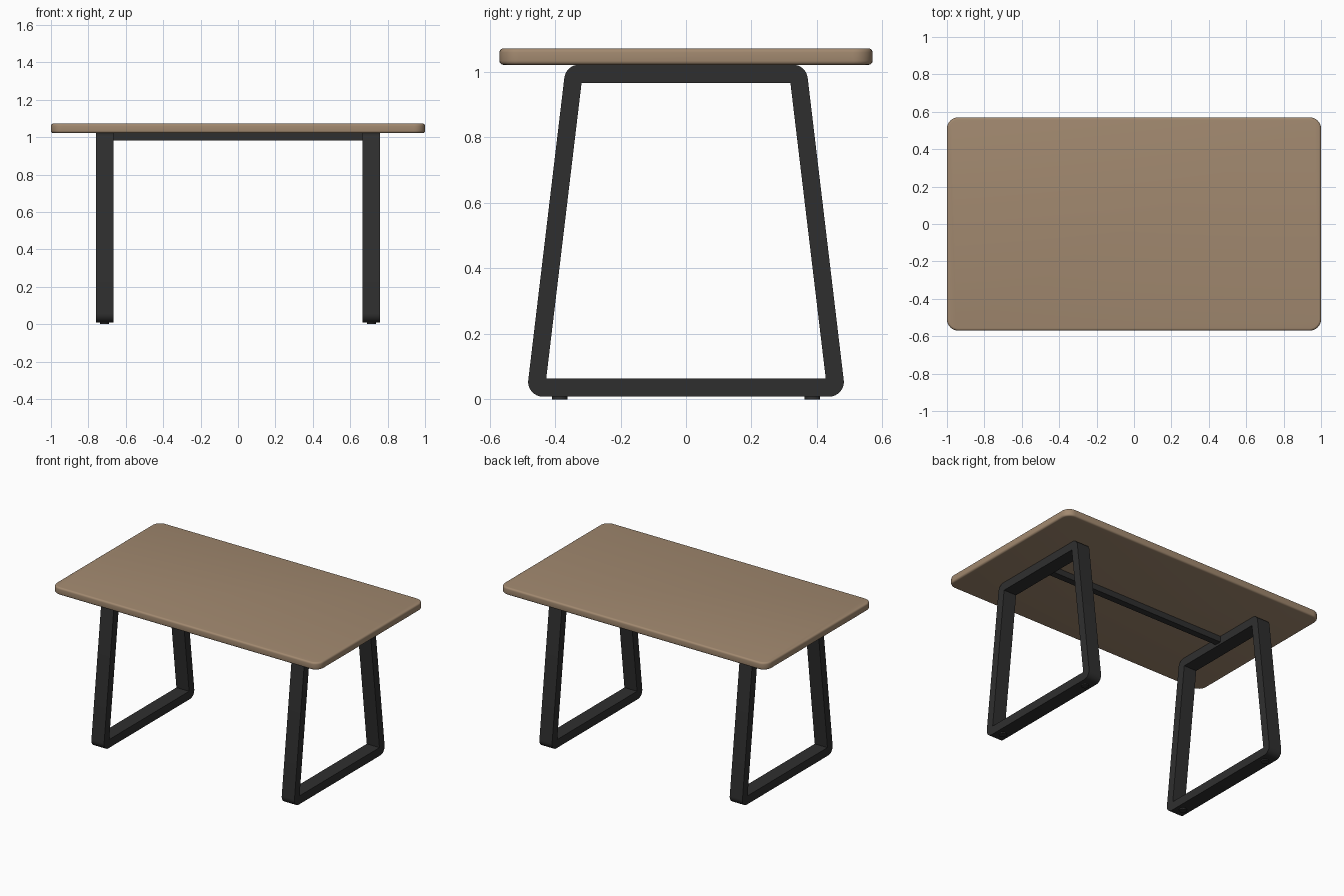
import bpy, bmesh, math
from mathutils import Vector

if "Cube" in bpy.data.objects:
    bpy.data.objects.remove(bpy.data.objects["Cube"])


def material(name, color):
    m = bpy.data.materials.new(name)
    m.diffuse_color = (*color, 1)
    m.use_nodes = True
    m.node_tree.nodes["Principled BSDF"].inputs["Base Color"].default_value = m.diffuse_color
    return m


wood = material("tan wood", (0.36, 0.25, 0.16))
metal = material("black metal", (0.028, 0.028, 0.028))


def rounded(corners, r, steps=8):
    """Round every corner of a convex 2D outline with radius r."""
    pts = []
    n = len(corners)
    for i in range(n):
        c = Vector(corners[i])
        a = (Vector(corners[i - 1]) - c).normalized()
        b = (Vector(corners[(i + 1) % n]) - c).normalized()
        half = a.angle(b) / 2
        center = c + (a + b).normalized() * (r / math.sin(half))
        start = c + a * (r / math.tan(half)) - center
        end = c + b * (r / math.tan(half)) - center
        sweep = math.pi - 2 * half
        for k in range(steps + 1):
            t = k / steps
            pts.append(center + (start * math.sin((1 - t) * sweep)
                                 + end * math.sin(t * sweep)) / math.sin(sweep))
    return pts


def finish(name, bm, mat):
    bmesh.ops.recalc_face_normals(bm, faces=bm.faces)
    me = bpy.data.meshes.new(name)
    bm.to_mesh(me)
    bm.free()
    me.materials.append(mat)
    ob = bpy.data.objects.new(name, me)
    bpy.context.collection.objects.link(ob)
    bpy.ops.object.select_all(action='DESELECT')
    ob.select_set(True)
    bpy.context.view_layer.objects.active = ob
    bpy.ops.object.shade_smooth_by_angle(angle=math.radians(35))
    return ob


def box(name, center, size, mat):
    bm = bmesh.new()
    bmesh.ops.create_cube(bm, size=1)
    bmesh.ops.scale(bm, vec=size, verts=bm.verts)
    bmesh.ops.translate(bm, vec=center, verts=bm.verts)
    return finish(name, bm, mat)


# Table top: rounded rectangle with softened rims
bm = bmesh.new()
outline = rounded([(-1, -0.57), (1, -0.57), (1, 0.57), (-1, 0.57)], 0.06)
face = bm.faces.new([bm.verts.new((p.x, p.y, 1.022)) for p in outline])
ext = bmesh.ops.extrude_face_region(bm, geom=[face])
bmesh.ops.translate(bm, vec=(0, 0, 0.05),
                    verts=[v for v in ext["geom"] if isinstance(v, bmesh.types.BMVert)])
rims = [e for e in bm.edges if abs(e.verts[0].co.z - e.verts[1].co.z) < 1e-5]
bmesh.ops.bevel(bm, geom=rims, offset=0.012, segments=4, profile=0.5, affect='EDGES')
finish("table_top", bm, wood)


# Leg frames: trapezoid loops, rounded outside and sharp inside
def leg_frame(name, x0, x1):
    outer = [(-0.488, 0.008), (0.488, 0.008), (0.367, 1.022), (-0.367, 1.022)]
    inner = [(-0.427, 0.064), (0.427, 0.064), (0.319, 0.967), (-0.319, 0.967)]
    steps = 8
    ring = rounded(outer, 0.045, steps)
    bm = bmesh.new()
    out = [[bm.verts.new((x, p.x, p.y)) for p in ring] for x in (x0, x1)]
    inn = [[bm.verts.new((x, *p)) for p in inner] for x in (x0, x1)]
    n = len(ring)
    for i in range(n):
        j = (i + 1) % n
        bm.faces.new([out[0][i], out[0][j], out[1][j], out[1][i]])
    for c in range(4):
        d = (c + 1) % 4
        bm.faces.new([inn[0][c], inn[0][d], inn[1][d], inn[1][c]])
        first = c * (steps + 1)
        for s in (0, 1):
            # Fan around the inner corner, then the straight bar
            for k in range(first, first + steps):
                bm.faces.new([out[s][k], out[s][k + 1], inn[s][c]])
            bm.faces.new([out[s][first + steps], out[s][(first + steps + 1) % n],
                          inn[s][d], inn[s][c]])
    return finish(name, bm, metal)


for side, sx in (("left", -1), ("right", 1)):
    leg_frame(side + "_leg_frame", sx * 0.665, sx * 0.76)
    # Small round foot pads
    for end, sy in (("front", -1), ("back", 1)):
        bm = bmesh.new()
        bmesh.ops.create_cone(bm, cap_ends=True, segments=24, radius1=0.024,
                              radius2=0.024, depth=0.012)
        bmesh.ops.translate(bm, vec=(sx * 0.7125, sy * 0.386, 0.006), verts=bm.verts)
        finish(f"{side}_{end}_foot_pad", bm, metal)

# Stretcher beam under the top
box("stretcher_beam", (0, 0, 1.002), (1.34, 0.045, 0.04), metal)
